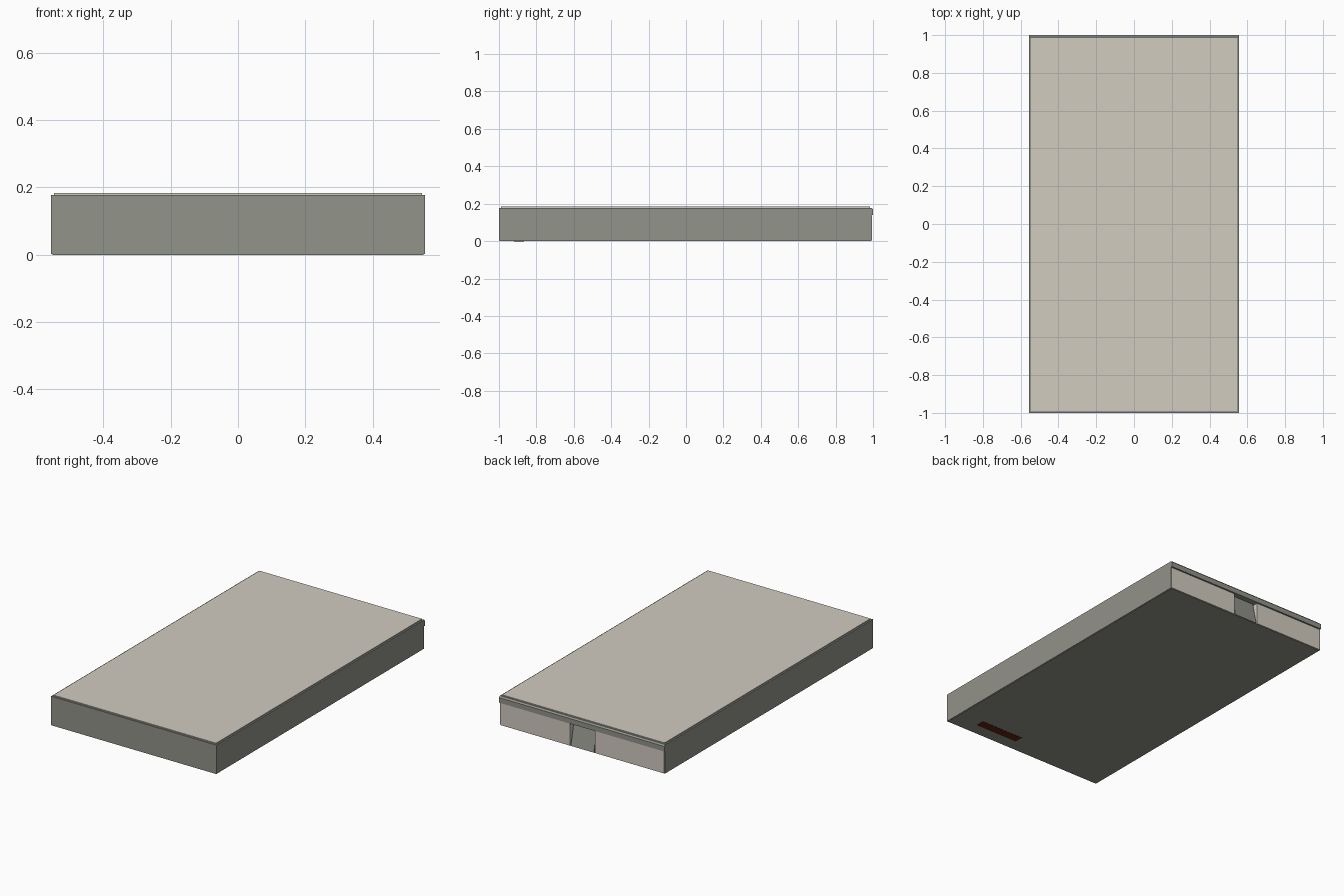
import bpy, bmesh

if "Cube" in bpy.data.objects:
    bpy.data.objects.remove(bpy.data.objects["Cube"])


def srgb(r, g, b):
    def lin(c):
        c /= 255
        return c / 12.92 if c <= 0.04045 else ((c + 0.055) / 1.055) ** 2.4
    return (lin(r), lin(g), lin(b), 1)


def material(name, rgb):
    m = bpy.data.materials.new(name)
    m.diffuse_color = srgb(*rgb)
    m.use_nodes = True
    m.node_tree.nodes["Principled BSDF"].inputs["Base Color"].default_value = m.diffuse_color
    return m


GREY = material("warm grey", (146, 147, 138))
BEIGE = material("pale beige", (210, 204, 192))
DARK = material("dark grey", (70, 71, 66))
RED = material("dark red brown", (92, 36, 18))


def prism(name, profile, x0, x1, mat):
    """Extrude a (y, z) profile along x."""
    bm = bmesh.new()
    face = bm.faces.new([bm.verts.new((x0, y, z)) for y, z in profile])
    ext = bmesh.ops.extrude_face_region(bm, geom=[face])
    verts = [g for g in ext["geom"] if isinstance(g, bmesh.types.BMVert)]
    bmesh.ops.translate(bm, verts=verts, vec=(x1 - x0, 0, 0))
    bmesh.ops.recalc_face_normals(bm, faces=bm.faces[:])
    me = bpy.data.meshes.new(name)
    bm.to_mesh(me)
    bm.free()
    me.materials.append(mat)
    ob = bpy.data.objects.new(name, me)
    bpy.context.collection.objects.link(ob)
    return ob


def box(name, x0, x1, y0, y1, z0, z1, mat):
    return prism(name, [(y0, z0), (y1, z0), (y1, z1), (y0, z1)], x0, x1, mat)


W = 0.555
# main case and its bottom plate
box("case_body", -W, W, -1, 0.94, 0.003, 0.178, GREY)
box("bottom_plate", -W + 0.004, W - 0.004, -0.996, 0.99, 0, 0.004, GREY)

# raised lid panel on top
box("top_panel", -0.546, 0.546, -0.99, 0.985, 0.176, 0.184, BEIGE)

# back strip under the lid, with a chamfered upper edge
prism("back_strip", [(0.94, 0.139), (1, 0.139), (1, 0.17), (0.991, 0.178),
                     (0.94, 0.178)], -W, W, GREY)

# side walls, beige back panels and dark slots, mirrored left and right
for side, s in (("left", -1), ("right", 1)):
    def pair(name, a, b, *rest):
        box(side + name, min(s * a, s * b), max(s * a, s * b), *rest)
    pair("_side_wall", 0.549, W, 0.94, 0.992, 0.003, 0.139, GREY)
    pair("_back_panel", 0.084, 0.549, 0.94, 0.994, 0.003, 0.136, BEIGE)
    pair("_latch_slot", 0.077, 0.084, 0.94, 0.955, 0.003, 0.136, DARK)

# sloping latch in the middle of the back
prism("back_latch", [(0.94, 0.003), (0.994, 0.003), (0.965, 0.139), (0.94, 0.139)],
      -0.077, 0.077, GREY)

# thin coloured label plate underneath
box("bottom_label", 0.11, 0.40, -0.92, -0.865, -0.001, 0.002, RED)
